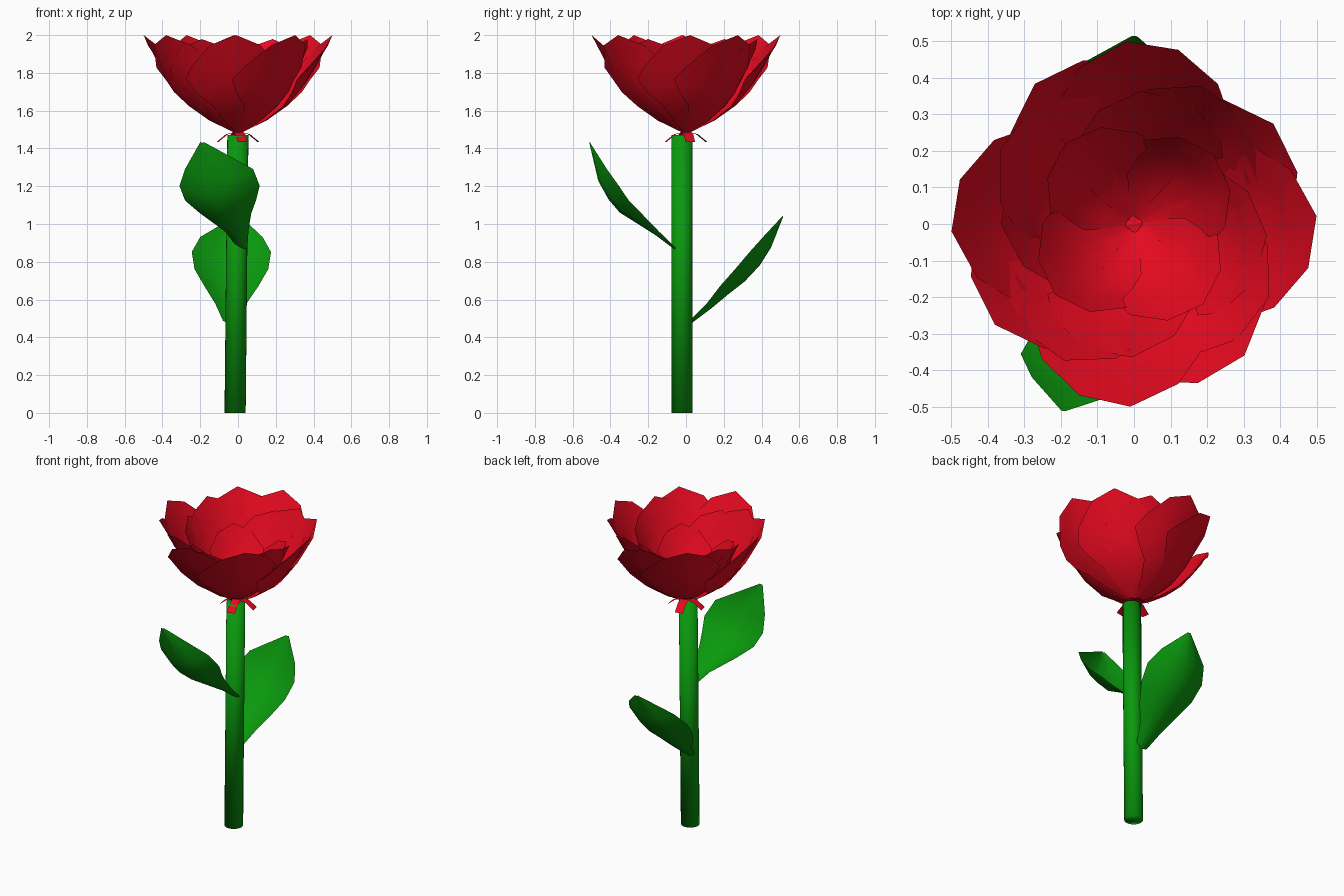
import bpy, math, random
from mathutils import Vector

random.seed(4)
if "Cube" in bpy.data.objects:
    bpy.data.objects.remove(bpy.data.objects["Cube"])


def material(name, rgb):
    m = bpy.data.materials.new(name)
    m.use_nodes = True
    m.diffuse_color = (*rgb, 1)
    m.node_tree.nodes["Principled BSDF"].inputs["Base Color"].default_value = (*rgb, 1)
    return m


RED = material("petal red", (0.8, 0.003, 0.014))
GREEN = material("leaf green", (0.003, 0.32, 0.004))


def smooth(ob, angle):
    bpy.ops.object.select_all(action='DESELECT')
    ob.select_set(True)
    bpy.context.view_layer.objects.active = ob
    bpy.ops.object.shade_smooth_by_angle(angle=math.radians(angle))


def sheet(name, rows, mat):
    """Build a quad sheet from equal-length rows of points."""
    n = len(rows[0])
    verts = [p for row in rows for p in row]
    faces = [(j * n + i, j * n + i + 1, (j + 1) * n + i + 1, (j + 1) * n + i)
             for j in range(len(rows) - 1) for i in range(n - 1)]
    mesh = bpy.data.meshes.new(name)
    mesh.from_pydata(verts, [], faces)
    mesh.materials.append(mat)
    ob = bpy.data.objects.new(name, mesh)
    bpy.context.collection.objects.link(ob)
    smooth(ob, 50)


# Stem: a round rod leaning very slightly
bpy.ops.mesh.primitive_cylinder_add(vertices=24, radius=0.056, depth=1.47,
                                    location=(-0.008, -0.022, 0.735))
stem = bpy.context.object
stem.name = "stem"
for v in stem.data.vertices:
    v.co.x += 0.01 * v.co.z
stem.data.materials.append(GREEN)
smooth(stem, 95)

# Petals: cupped blades in nested rings, each spiralling under its neighbour
BASE = 1.475
PROFILE = [(0.0, BASE), (0.19, 1.57), (0.32, 1.69), (0.41, 1.82), (0.5, 2.0)]
DROP = [0.16, 0.05, 0, 0.05, 0.16]      # how far the top edge falls from its tip


def bowl(t):
    """Radius and height at fraction t up the bowl profile."""
    s = min(max(t, 0), 0.9999) * (len(PROFILE) - 1)
    i = int(s)
    return Vector(PROFILE[i]).lerp(Vector(PROFILE[i + 1]), s - i)


def petal(name, angle, scale, height, half_width, swirl):
    rows = []
    for j in range(6):
        v = j / 5
        row = []
        for i in range(5):
            u = i / 2 - 1
            r, z = bowl(v * (1 - DROP[i] * 1.5 * v))
            a = angle + u * half_width * (1 - 0.12 * v ** 3) + 0.15 * math.sin(v * 6)
            r *= scale * (1 - swirl * u)
            row.append((r * math.cos(a), r * math.sin(a), BASE + (z - BASE) * height))
        rows.append(row)
    sheet(name, rows, RED)


# Each ring: width scale, height, half angle, swirl, start angle
RINGS = [(0.58, 0.70, 0.85, 0.04, 45), (0.73, 0.86, 0.82, 0.12, 0),
         (0.84, 0.96, 0.78, 0.13, 65), (0.94, 1.0, 0.72, 0.11, 40),
         (1.0, 1.0, 0.66, 0.08, 3)]
for k, (scale, height, width, swirl, start) in enumerate(RINGS):
    for n in range(4):
        jitter = random.uniform(-0.05, 0.05)
        petal(f"petal_ring{k + 1}_{n + 1}", math.radians(start + 90 * n) + jitter,
              scale, height, width, swirl)

# Petal bases: little tabs that poke out beneath the bloom
for n in range(4):
    a = math.radians(90 * n + 12)
    out, side = Vector((math.cos(a), math.sin(a), 0)), Vector((-math.sin(a), math.cos(a), 0))
    rows = [[out * r + side * s + Vector((0, 0, z)) for s in (-0.026, 0.026)]
            for r, z in ((0.0, 1.49), (0.06, 1.475), (0.11, 1.435))]
    sheet(f"petal_base_{n + 1}", rows, RED)


# Leaves: rows of left x, right x, y, z along the midrib, edges curling to the stem
def leaf(name, path):
    rows = []
    for left, right, y, z in path:
        cup = (right - left) * 0.17
        inward = -math.copysign(cup * 0.75, y)
        rows.append([(left + (right - left) * t,
                      y + inward * (2 * t - 1) ** 2,
                      z + cup * (2 * t - 1) ** 2) for t in (0, 0.25, 0.5, 0.75, 1)])
    sheet(name, rows, GREEN)


leaf("front_leaf", [(0.0, 0.05, -0.06, 0.865), (-0.07, 0.055, -0.16, 0.94),
                    (-0.2, 0.07, -0.27, 1.01), (-0.28, 0.095, -0.35, 1.06),
                    (-0.31, 0.115, -0.41, 1.13), (-0.28, 0.08, -0.465, 1.23),
                    (-0.20, -0.18, -0.512, 1.43)])
leaf("back_leaf", [(-0.08, 0.0, 0.03, 0.475), (-0.12, 0.045, 0.13, 0.55),
                   (-0.18, 0.11, 0.22, 0.625), (-0.23, 0.16, 0.31, 0.695),
                   (-0.245, 0.175, 0.39, 0.78), (-0.20, 0.13, 0.45, 0.875),
                   (-0.01, 0.01, 0.515, 1.04)])
